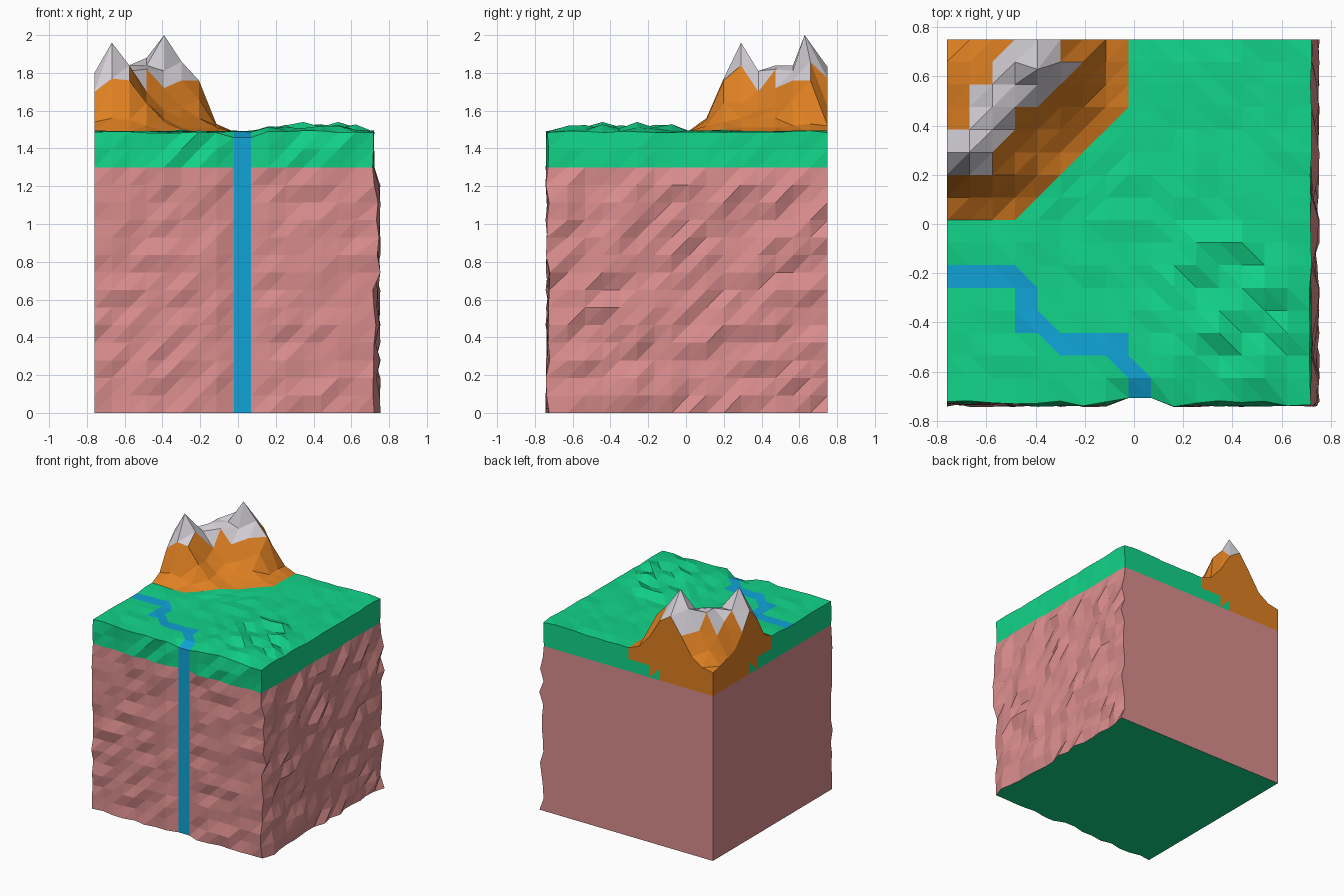
import bpy, random
from mathutils import Vector

if "Cube" in bpy.data.objects:
    bpy.data.objects.remove(bpy.data.objects["Cube"])

random.seed(7)
N = 16
STEP = 0.0922

# one material per colour
COLOURS = [("grass_green", (0.006, 0.66, 0.25)), ("rock_pink", (0.70, 0.265, 0.265)),
           ("water_blue", (0.005, 0.37, 0.68)), ("earth_orange", (0.73, 0.215, 0.016)),
           ("snow_grey", (0.65, 0.62, 0.67))]
MATS = []
for name, c in COLOURS:
    m = bpy.data.materials.new(name)
    m.diffuse_color = (*c, 1)
    m.use_nodes = True
    m.node_tree.nodes["Principled BSDF"].inputs["Base Color"].default_value = m.diffuse_color
    MATS.append(m)
GRASS, ROCK, WATER, EARTH, SNOW = range(5)

# mountain rise in hundredths above the meadow; rows run from the back edge forward
MOUNTAIN = ["00 02 08 22 35 29 14 04",
            "02 12 25 40 52 38 28 05",
            "05 20 36 36 33 28 18 04",
            "08 28 36 34 24 14 08 03",
            "18 33 33 22 12 08 03 00",
            "32 48 36 16 08 03 00 00",
            "22 29 28 16 06 02 00 00",
            "06 08 07 04 01 00 00 00"]
RISE = [[int(n) / 100 for n in row.split()] for row in MOUNTAIN]

# river cells on the top grid (column, row from back), whole and half
RIVER = {(0, 10), (1, 10), (2, 10), (3, 11), (3, 12), (5, 13), (6, 13), (7, 13), (8, 15)}
RIVER_LOW = {(3, 10), (4, 12), (8, 14)}
RIVER_HIGH = {(4, 13), (7, 14)}

cache = {}


def height(i, j):
    if i < 8 and j < 8 and RISE[j][i] > 0:
        return 1.48 + RISE[j][i]
    if (i, j) in ((12, 13), (14, 11)):
        return 1.54
    if j == N and i in (8, 9):
        return 1.458
    h = 1.482 + random.random() * 0.013
    if 10 <= i <= 15 and 9 <= j <= 15:
        h += random.random() * 0.035
    return h


def point(i, j, k):
    """Lattice point on the block surface; front and right sides are rough."""
    key = (i, j, k)
    if key not in cache:
        x, y = -0.76 + STEP * i, 0.75 - STEP * 0.995 * j
        z = height(i, j) if k == N else 1.3 * k / 14 if k <= 14 else 1.395
        if i == N:
            x = 0.713 + random.random() * (0.042 if k < 14 else 0.01)
        if j == N:
            y = -0.707 if i in (8, 9) else -0.717 - random.random() * 0.027
        if (i, j, k) == (4, 1, N):
            y -= 0.03
        cache[key] = Vector((x, y, z))
    return cache[key]


def sheet(name, place, colour, slash):
    """Triangulated N x N sheet; colour(u, v, half, centre) picks the material."""
    verts = [place(u, v) for v in range(N + 1) for u in range(N + 1)]
    faces, mats = [], []
    for v in range(N):
        for u in range(N):
            a = v * (N + 1) + u
            b, c, d = a + 1, a + N + 2, a + N + 1
            tris = ((a, b, c), (a, c, d)) if slash(u, v) else ((a, b, d), (b, c, d))
            for half, t in enumerate(tris):
                faces.append(t)
                mats.append(colour(u, v, half, sum((verts[n] for n in t), Vector()) / 3))
    mesh = bpy.data.meshes.new(name)
    mesh.from_pydata(verts, [], faces)
    for m in MATS:
        mesh.materials.append(m)
    for p, m in zip(mesh.polygons, mats):
        p.material_index = m
    bpy.context.collection.objects.link(bpy.data.objects.new(name, mesh))


# landscape: meadow, river, mountain and snow caps
def top_colour(u, v, half, c):
    cell = (u, N - 1 - v)
    if cell in RIVER or (half == 0 and cell in RIVER_LOW) or (half == 1 and cell in RIVER_HIGH):
        return WATER
    if c.z > 1.753:
        return SNOW
    if c.x < -0.03 and c.y > 0.02 and c.x - c.y < -0.505:
        return EARTH
    return GRASS


# cliffs: rock below, turf band above, waterfall on the front
def cliff_colour(u, v, half, c):
    return ROCK if v < 14 else GRASS


def front_colour(u, v, half, c):
    return WATER if u == 8 else cliff_colour(u, v, half, c)


# flat cut sides: mountain earth replaces turf near the back left corner
def back_colour(u, v, half, c):
    if v >= 14 and c.x + 2 * (1.49 - c.z) < 0.03:
        return EARTH
    return cliff_colour(u, v, half, c)


def left_colour(u, v, half, c):
    if v >= 14 and c.y - 1.8 * (1.49 - c.z) > -0.02:
        return EARTH
    return cliff_colour(u, v, half, c)


always = lambda u, v: True
sheet("landscape_top", lambda u, v: point(u, N - v, N), top_colour,
      lambda u, v: u < 8 and v >= 8)
sheet("front_cliff", lambda u, v: point(u, N, v), front_colour, always)
sheet("right_cliff", lambda u, v: point(N, N - u, v), cliff_colour, always)
sheet("back_cut", lambda u, v: point(N - u, 0, v), back_colour, always)
sheet("left_cut", lambda u, v: point(0, u, v), left_colour, lambda u, v: False)
sheet("underside", lambda u, v: point(v, N - u, 0), lambda *a: GRASS, always)
